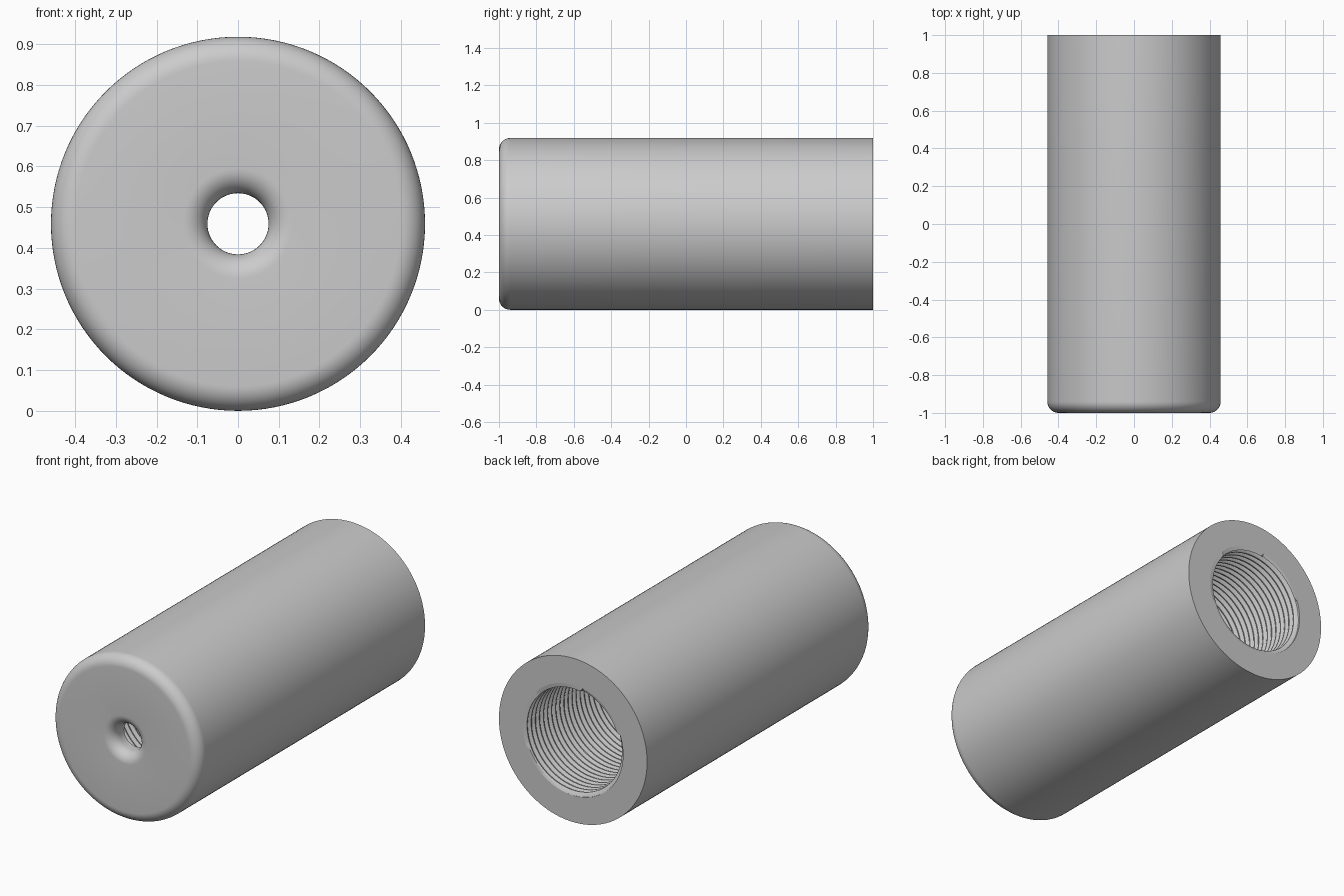
import bpy, bmesh, math

cube = bpy.data.objects.get("Cube")
if cube:
    bpy.data.objects.remove(cube)

RADIUS, BORE, HOLE = 0.459, 0.31, 0.075   # outer wall, threaded bore, small front hole
FILLET, WALL = 0.06, 0.1                  # rounded edges, front wall thickness
PITCH, DEPTH = 0.036, 0.022               # thread
SEGS = 128

grey = bpy.data.materials.new("plain grey")
grey.use_nodes = True
grey.diffuse_color = (0.6, 0.6, 0.6, 1)
grey.node_tree.nodes["Principled BSDF"].inputs["Base Color"].default_value = (0.6, 0.6, 0.6, 1)


def ring_point(r, y, a):
    return (r * math.cos(a), y, RADIUS + r * math.sin(a))


def finish(bm, name, angle):
    mesh = bpy.data.meshes.new(name)
    bm.to_mesh(mesh)
    bm.free()
    mesh.materials.append(grey)
    obj = bpy.data.objects.new(name, mesh)
    bpy.context.collection.objects.link(obj)
    bpy.ops.object.select_all(action='DESELECT')
    obj.select_set(True)
    bpy.context.view_layer.objects.active = obj
    bpy.ops.object.shade_smooth_by_angle(angle=math.radians(angle))
    return obj


def arc(r, y, start, end, steps=10):
    angles = [math.radians(start + (end - start) * i / steps) for i in range(steps + 1)]
    return [(r + FILLET * math.cos(a), y + FILLET * math.sin(a)) for a in angles]


# Sleeve body: turned profile as (radius, y), from the back bore lip round to the inner wall
profile = [(BORE, 1), (RADIUS, 1)]
profile += arc(RADIUS - FILLET, -1 + FILLET, 0, -90)
profile += arc(HOLE + FILLET, -1 + FILLET, -90, -180)
profile += [(HOLE, -1 + WALL), (BORE, -1 + WALL)]

bm = bmesh.new()
rings = [[bm.verts.new(ring_point(r, y, math.tau * j / SEGS)) for j in range(SEGS)]
         for r, y in profile]
for low, high in zip(rings, rings[1:]):
    for j in range(SEGS):
        k = (j + 1) % SEGS
        bm.faces.new((low[j], low[k], high[k], high[j]))
finish(bm, "sleeve_body", 30)

# Threaded bore: helical strip of ridges, clamped flat at both ends
start, end = -1 + WALL, 1
ridge = [0, 0, 0.7, 1, 1, 0.7]            # share of thread depth over one pitch
steps = len(ridge)
rows = (math.ceil((end - start) / PITCH) + 1) * steps
bm = bmesh.new()
grid = []
for k in range(rows + 1):
    row = []
    for j in range(SEGS + 1):
        y = start + PITCH * (k / steps + j / SEGS - 1)
        inside = start < y < end
        r = BORE - (DEPTH * ridge[k % steps] if inside else 0)
        row.append(bm.verts.new(ring_point(r, min(max(y, start), end), math.tau * j / SEGS)))
    grid.append(row)
for low, high in zip(grid, grid[1:]):
    for j in range(SEGS):
        bm.faces.new((low[j], high[j], high[j + 1], low[j + 1]))
bmesh.ops.remove_doubles(bm, verts=bm.verts, dist=0.00005)
bmesh.ops.recalc_face_normals(bm, faces=bm.faces)
# Normals must look towards the bore axis
bm.faces.ensure_lookup_table()
face = bm.faces[len(bm.faces) // 2]
centre = face.calc_center_median()
if face.normal.x * centre.x + face.normal.z * (centre.z - RADIUS) > 0:
    bmesh.ops.reverse_faces(bm, faces=bm.faces)
finish(bm, "threaded_bore", 30)
